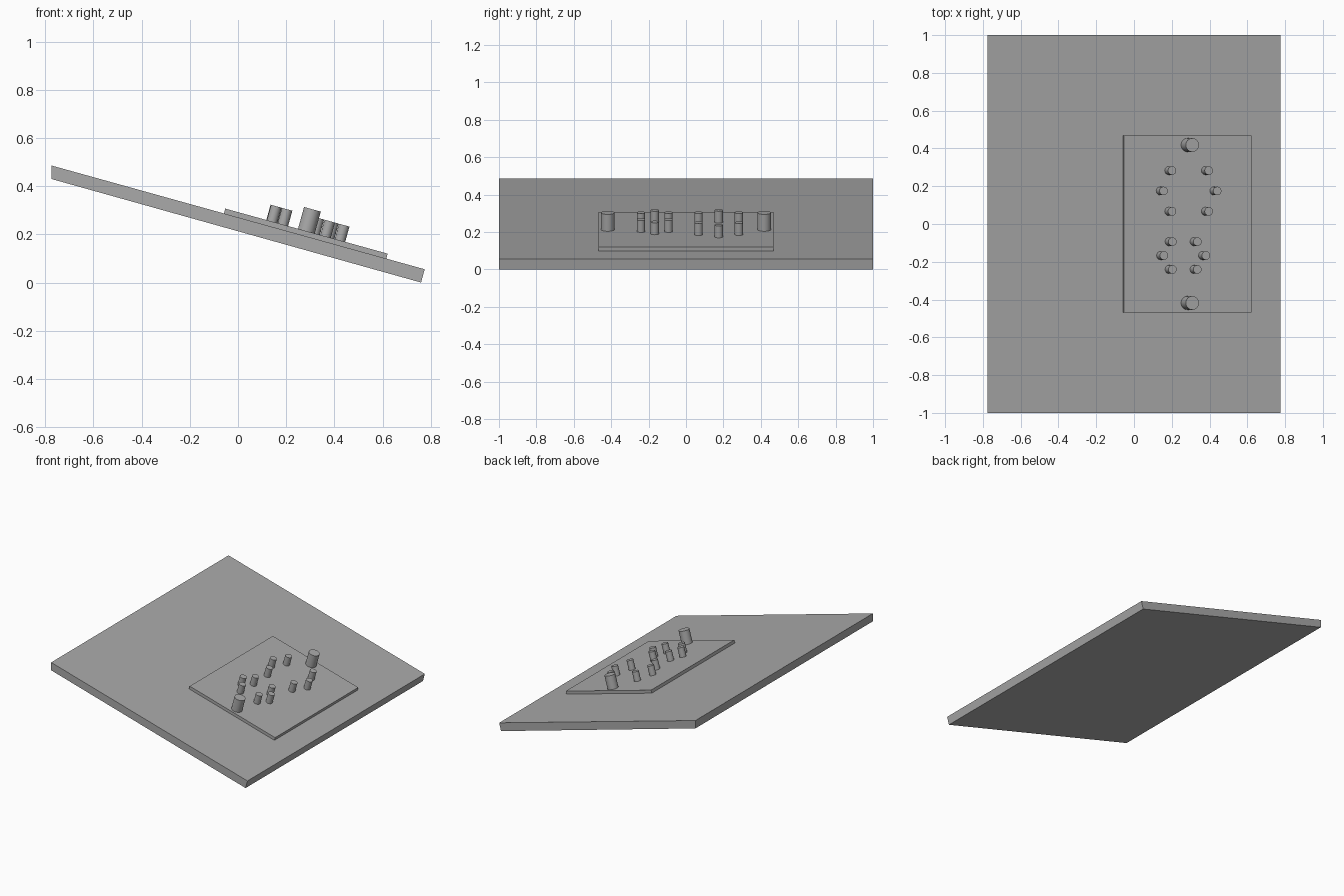
import bpy
import bmesh
import math
from mathutils import Matrix, Vector

if "Cube" in bpy.data.objects:
    bpy.data.objects.remove(bpy.data.objects["Cube"], do_unlink=True)

TILT = math.atan(0.278)
NORMAL = Vector((math.sin(TILT), 0, math.cos(TILT)))

grey = bpy.data.materials.new("plain grey")
grey.use_nodes = True
grey.diffuse_color = (0.4, 0.4, 0.4, 1)
grey.node_tree.nodes["Principled BSDF"].inputs["Base Color"].default_value = (0.4, 0.4, 0.4, 1)


def finish(name, bm):
    bmesh.ops.recalc_face_normals(bm, faces=bm.faces)
    mesh = bpy.data.meshes.new(name)
    bm.to_mesh(mesh)
    bm.free()
    mesh.materials.append(grey)
    obj = bpy.data.objects.new(name, mesh)
    bpy.context.collection.objects.link(obj)
    return obj


def slab(name, profile, half_width):
    """Extrude an x-z profile along y."""
    bm = bmesh.new()
    face = bm.faces.new([bm.verts.new((x, -half_width, z)) for x, z in profile])
    side = bmesh.ops.extrude_face_region(bm, geom=[face])
    moved = [g for g in side["geom"] if isinstance(g, bmesh.types.BMVert)]
    bmesh.ops.translate(bm, verts=moved, vec=(0, 2 * half_width, 0))
    return finish(name, bm)


def peg(name, x, y, radius, length):
    """Cylinder square to the plate; x and y locate the middle of its top."""
    base = Vector((x, y, 0)) - NORMAL * length
    base.z = 0.307 - (base.x + 0.053) * 0.278
    sink = 0.005
    centre = base + NORMAL * (length - sink) / 2
    bm = bmesh.new()
    bmesh.ops.create_cone(
        bm, cap_ends=True, segments=32, radius1=radius, radius2=radius,
        depth=length + sink,
        matrix=Matrix.Translation(centre) @ Matrix.Rotation(TILT, 4, "Y"))
    obj = finish(name, bm)
    bpy.ops.object.select_all(action="DESELECT")
    obj.select_set(True)
    bpy.context.view_layer.objects.active = obj
    bpy.ops.object.shade_smooth_by_angle(angle=math.radians(40))


# Sloping board with an upright rear edge
slab("sloping_board", [(-0.775, 0.43), (0.76, 0.0), (0.775, 0.055), (-0.775, 0.486)], 1.0)

# Thin plate lying on the board
slab("raised_plate", [(-0.058, 0.286), (0.616, 0.099), (0.621, 0.12), (-0.053, 0.307)], 0.469)

# Large pegs at both ends of the plate
for side, y in (("left", 0.418), ("right", -0.418)):
    peg("large_peg_" + side, 0.309, y, 0.036, 0.094)

# Two hexagonal rings of small pegs
rings = (("wide", 0.299, 0.175, 0.142, 0.108), ("narrow", 0.27, -0.167, 0.111, 0.0735))
for label, cx, cy, reach, spread in rings:
    inner = reach - 0.045
    for sign, end in ((-1, "rear"), (1, "front")):
        peg(f"small_peg_{label}_{end}_middle", cx + sign * reach, cy, 0.0225, 0.066)
        for step, side in ((-1, "right"), (1, "left")):
            peg(f"small_peg_{label}_{end}_{side}", cx + sign * inner, cy + step * spread, 0.0225, 0.066)
